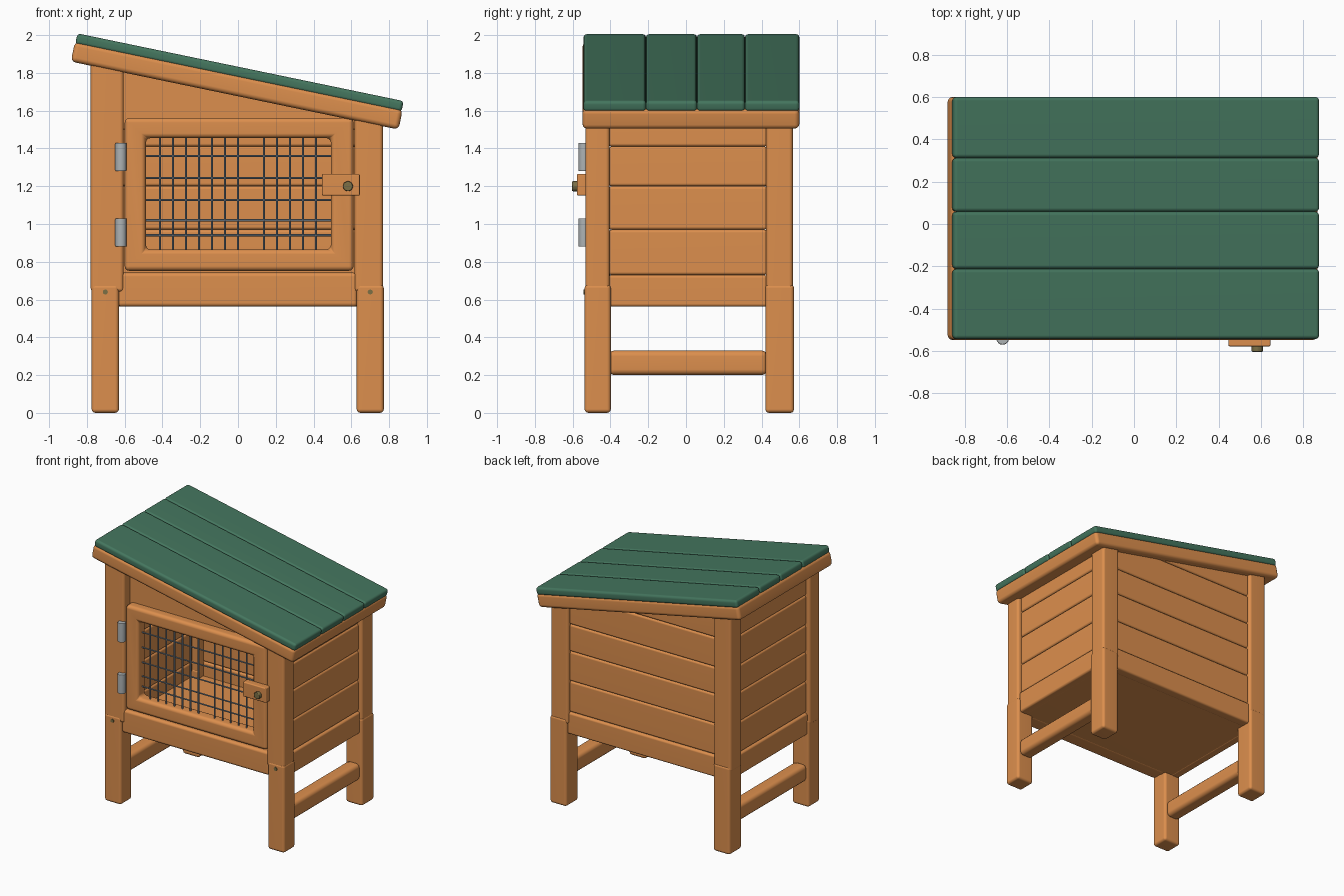
import bpy, bmesh, math
from mathutils import Vector, Matrix

if "Cube" in bpy.data.objects:
    bpy.data.objects.remove(bpy.data.objects["Cube"])


def material(name, rgb):
    m = bpy.data.materials.new(name)
    m.diffuse_color = (*rgb, 1)
    m.use_nodes = True
    m.node_tree.nodes["Principled BSDF"].inputs["Base Color"].default_value = m.diffuse_color
    return m


WOOD = material("warm wood", (0.72, 0.275, 0.075))
GREEN = material("roof green", (0.058, 0.18, 0.112))
STEEL = material("light steel", (0.42, 0.45, 0.46))
WIRE = material("wire grey", (0.2, 0.25, 0.3))
BRASS = material("dull brass", (0.2, 0.16, 0.06))

# Underside of the sloping roof
LOW_LEFT, LOW_RIGHT = Vector((-0.885, 0, 1.86)), Vector((0.85, 0, 1.5))
SLOPE = (LOW_RIGHT - LOW_LEFT).normalized()
UP = Vector((-SLOPE.z, 0, SLOPE.x))
LENGTH = (LOW_RIGHT - LOW_LEFT).length


def finish(name, bm, mat, bevel=0.0, segments=3):
    bmesh.ops.recalc_face_normals(bm, faces=bm.faces)
    if bevel:
        edges = [e for e in bm.edges if e.calc_face_angle(0) > 0.6]
        bmesh.ops.bevel(bm, geom=edges, offset=bevel, segments=segments,
                        profile=0.5, affect='EDGES', clamp_overlap=True)
    me = bpy.data.meshes.new(name)
    bm.to_mesh(me)
    bm.free()
    me.materials.append(mat)
    ob = bpy.data.objects.new(name, me)
    bpy.context.collection.objects.link(ob)
    bpy.ops.object.select_all(action='DESELECT')
    ob.select_set(True)
    bpy.context.view_layer.objects.active = ob
    bpy.ops.object.shade_smooth_by_angle(angle=math.radians(40))
    weighted = ob.modifiers.new("even shading", 'WEIGHTED_NORMAL')
    weighted.keep_sharp = True
    return ob


def box(name, x, y, z, mat=WOOD, bevel=0.015, under_roof=False):
    bm = bmesh.new()
    bmesh.ops.create_cube(bm, size=1)
    for v in bm.verts:
        v.co = [(a + b) / 2 + c * (b - a) for (a, b), c in zip((x, y, z), v.co)]
    if under_roof:
        # Trim along the slope, just inside the roof slab
        bmesh.ops.bisect_plane(bm, geom=bm.verts[:] + bm.edges[:] + bm.faces[:],
                               plane_co=LOW_LEFT + UP * 0.03, plane_no=UP,
                               clear_outer=True)
        bmesh.ops.holes_fill(bm, edges=[e for e in bm.edges if e.is_boundary])
        if not bm.faces:
            bm.free()
            return None
    return finish(name, bm, mat, bevel)


def rod(name, a, b, radius, mat, sides=6, bevel=0.0):
    a, b = Vector(a), Vector(b)
    bm = bmesh.new()
    turn = (b - a).to_track_quat('Z', 'Y').to_matrix().to_4x4()
    bmesh.ops.create_cone(bm, cap_ends=True, segments=sides, radius1=radius,
                          radius2=radius, depth=(b - a).length,
                          matrix=Matrix.Translation((a + b) / 2) @ turn)
    return finish(name, bm, mat, 0) if not bevel else finish(name, bm, mat, bevel, 2)


# Legs below, posts above, and the side braces
for side, lower, upper in (("left", (-0.775, -0.63), (-0.78, -0.605)),
                           ("right", (0.628, 0.772), (0.617, 0.768))):
    for end, y in (("front", (-0.537, -0.398)), ("back", (0.42, 0.572))):
        box(f"{side}_{end}_leg", lower, y, (0, 0.68), bevel=0.02)
        post_x = upper
        if side == "left" and end == "back":
            post_x = (-0.78, -0.63)
        box(f"{side}_{end}_post", post_x, (y[0] + 0.004, y[1] - 0.006),
            (0.64, 2), bevel=0.02, under_roof=True)
    mid = sum(lower) / 2
    box(f"{side}_brace", (mid - 0.055, mid + 0.055), (-0.41, 0.43), (0.2, 0.33), bevel=0.03)
    rod(f"{side}_screw", (mid, -0.53, 0.64), (mid, -0.543, 0.64), 0.014, BRASS, 8)

# Floor and front rail
box("floor", (-0.72, 0.72), (-0.45, 0.5), (0.565, 0.62), bevel=0.01)
box("front_rail", (-0.635, 0.632), (-0.525, -0.40), (0.562, 0.742), bevel=0.02)

# Board walls on the sides and back
SEAMS = (0.562, 0.73, 0.97, 1.20, 1.41, 1.64, 1.9)
for i, z in enumerate(zip(SEAMS, SEAMS[1:])):
    out = 0.012 if i == 0 else 0
    box(f"right_board_{i}", (0.68, 0.74 + out), (-0.41, 0.43), z, bevel=0.016, under_roof=True)
    box(f"left_board_{i}", (-0.75 - out, -0.69), (-0.41, 0.43), z, bevel=0.016, under_roof=True)
    box(f"back_board_{i}", (-0.64, 0.64), (0.475, 0.54 + out), z, bevel=0.016, under_roof=True)

# Recessed panel over the door
box("upper_front_panel", (-0.64, 0.64), (-0.46, -0.42), (1.5, 2), bevel=0.004, under_roof=True)

# Door frame: a rectangular ring
bm = bmesh.new()
rings = []
for y in (-0.528, -0.43):
    for x0, x1, z0, z1 in ((-0.6, 0.612, 0.752, 1.562), (-0.488, 0.492, 0.865, 1.455)):
        rings.append([bm.verts.new((x, y, z)) for x, z in
                      ((x0, z0), (x1, z0), (x1, z1), (x0, z1))])
for a, b in ((0, 1), (1, 3), (3, 2), (2, 0)):
    for i in range(4):
        j = (i + 1) % 4
        bm.faces.new((rings[a][i], rings[a][j], rings[b][j], rings[b][i]))
finish("door_frame", bm, WOOD, 0.025)

# Wire mesh, with one upright missing right of the middle
for i in range(-6, 7):
    if i != 1:
        rod(f"upright_wire_{i + 6}", (i * 0.069, -0.484, 0.85), (i * 0.069, -0.484, 1.47), 0.006, WIRE)
for i, z in enumerate((0.94, 1.02, 1.127, 1.243, 1.36)):
    rod(f"cross_wire_{i}", (-0.5, -0.476, z), (0.5, -0.476, z), 0.006, WIRE)

# Hinges
for name, z in (("lower", 0.88), ("upper", 1.28)):
    rod(f"{name}_hinge", (-0.62, -0.54, z), (-0.62, -0.54, z + 0.15), 0.03, STEEL, 16, 0.006)

# Turning latch with its knob
box("latch", (0.445, 0.645), (-0.578, -0.52), (1.15, 1.265), bevel=0.008)
rod("latch_knob", (0.582, -0.57, 1.2), (0.582, -0.604, 1.2), 0.028, BRASS, 8, 0.006)


def roof_part(name, y, low, high, trim, mat, bevel):
    ob = box(name, (trim, LENGTH - trim), y, (low, high), mat, bevel)
    ob.matrix_world = Matrix.Translation(LOW_LEFT) @ Matrix.Rotation(
        math.atan2(-SLOPE.z, SLOPE.x), 4, 'Y')
    return ob


# Roof slab and its four lengthwise green boards
roof_part("roof_slab", (-0.548, 0.6), 0, 0.108, 0, WOOD, 0.025)
BOARDS = (-0.543, -0.212, 0.058, 0.312, 0.6)
for i, y in enumerate(zip(BOARDS, BOARDS[1:])):
    roof_part(f"roof_board_{i}", y, 0.095, 0.153, 0.004, GREEN, 0.018)
